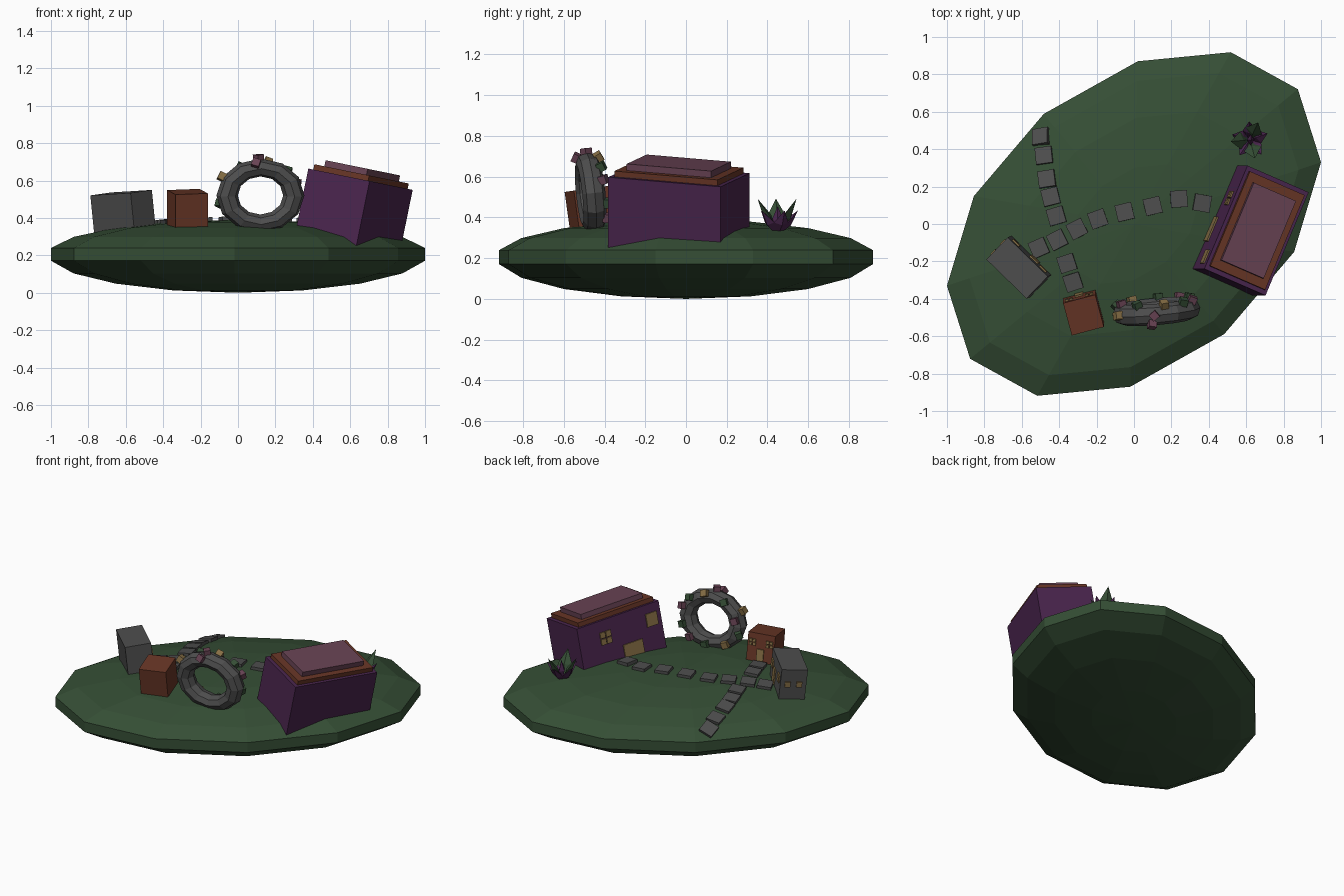
import bpy, bmesh, math, random
from mathutils import Matrix, Vector
from mathutils.bvhtree import BVHTree

if "Cube" in bpy.data.objects:
    bpy.data.objects.remove(bpy.data.objects["Cube"])

random.seed(4)


def material(name, r, g, b):
    m = bpy.data.materials.new(name)
    lin = [((c / 255 + 0.055) / 1.055) ** 2.4 for c in (r, g, b)]
    m.diffuse_color = (*lin, 1)
    m.use_nodes = True
    m.node_tree.nodes["Principled BSDF"].inputs["Base Color"].default_value = m.diffuse_color
    return m


GREEN = material("moss green", 53, 78, 53)
PURPLE = material("deep purple", 74, 37, 78)
GRAY = material("stone gray", 78, 78, 78)
BROWN = material("rust brown", 104, 54, 38)
MAUVE = material("dusty mauve", 104, 67, 84)
TAN = material("window tan", 136, 112, 70)


def add(name, bm, mat):
    bmesh.ops.recalc_face_normals(bm, faces=bm.faces)
    me = bpy.data.meshes.new(name)
    bm.to_mesh(me)
    bm.free()
    me.materials.append(mat)
    ob = bpy.data.objects.new(name, me)
    bpy.context.collection.objects.link(ob)
    return ob


def frame(origin, up, along):
    """Matrix at origin with local z = up and local x close to along."""
    z = Vector(up).normalized()
    x = Vector(along)
    x = (x - z * x.dot(z)).normalized()
    m = Matrix((x, z.cross(x), z)).transposed().to_4x4()
    m.translation = Vector(origin)
    return m


def box(name, m, centre, size, mat):
    bm = bmesh.new()
    bmesh.ops.create_cube(bm, size=1, matrix=m @ Matrix.Translation(centre)
                          @ Matrix.Diagonal((*size, 1)))
    return add(name, bm, mat)


# Island: a squashed, sheared 12-sided ball
A, B = Vector((1.0, 0.33)), Vector((0.02, 0.87))
bm = bmesh.new()
bmesh.ops.create_uvsphere(bm, u_segments=12, v_segments=9, radius=1)
for v in bm.verts:
    p = (A * v.co.x + B * v.co.y) / math.cos(math.radians(10))
    v.co = (p.x, p.y, 0.207 + v.co.z * (0.183 if v.co.z > 0 else 0.207))
bmesh.ops.recalc_face_normals(bm, faces=bm.faces)
ground = BVHTree.FromBMesh(bm)
add("island", bm, GREEN)

# Large house with stepped roof
big = frame((0.655, -0.035, 0.607), (0.2, 0, 0.98), (0.232, 0.549, -0.034))
box("large_house", big, (0, 0, -0.2), (0.6, 0.363, 0.4), PURPLE)
box("large_house_roof_base", big, (0, 0, 0.014), (0.55, 0.325, 0.03), BROWN)
box("large_house_roof_top", big, (0, 0, 0.045), (0.45, 0.25, 0.034), MAUVE)
wall = 0.363 / 2 + 0.004
box("large_house_door", big, (-0.07, wall, -0.26), (0.14, 0.009, 0.12), TAN)
box("large_house_window", big, (-0.23, wall, -0.1), (0.08, 0.009, 0.085), TAN)
for dx in (-1, 1):
    for dz in (-1, 1):
        box("large_house_pane", big, (0.11 + dx * 0.021, wall, -0.115 + dz * 0.022),
            (0.036, 0.009, 0.038), TAN)

# Gray house
mid = frame((-0.625, -0.235, 0.535), (-0.1, -0.04, 1), (0.218, -0.213, 0.02))
box("gray_house", mid, (0, 0, -0.11), (0.3, 0.165, 0.22), GRAY)
wall = 0.165 / 2 + 0.004
box("gray_house_door", mid, (0.03, wall, -0.13), (0.06, 0.009, 0.1), TAN)
for x in (-0.1, 0.1):
    box("gray_house_window", mid, (x, wall, -0.08), (0.05, 0.009, 0.05), TAN)
for y in (-0.037, 0.037):
    box("gray_house_end_window", mid, (-0.154, y, -0.1), (0.009, 0.035, 0.035), TAN)

# Brown house
small = frame((-0.27, -0.487, 0.54), (0.0, -0.14, 1), (0.171, 0.046, 0))
box("brown_house", small, (0, 0, -0.12), (0.178, 0.18, 0.24), BROWN)
wall = 0.09 + 0.004
box("brown_house_door", small, (0.0, wall, -0.15), (0.045, 0.009, 0.1), TAN)
for x in (-0.056, 0.056):
    for dx in (-1, 1):
        for dz in (-1, 1):
            box("brown_house_pane", small, (x + dx * 0.012, wall, -0.06 + dz * 0.012),
                (0.019, 0.009, 0.019), TAN)

# Standing ring: 12 x 8 torus, a little flattened and tilted
R, r = 0.179, 0.057
ring = (Matrix.Translation((0.12, -0.468, 0.52)) @ Matrix.Rotation(math.radians(5), 4, 'Z')
        @ Matrix.Rotation(math.radians(6), 4, 'X') @ Matrix.Diagonal((1, 1, 0.84, 1)))


def on_ring(a, b, rad=r):
    """Point at major angle a and tube angle b (0 = outer, 90 = back)."""
    a, b = math.radians(a), math.radians(b)
    d = R + rad * math.cos(b)
    return Vector((d * math.cos(a), rad * math.sin(b), d * math.sin(a)))


bm = bmesh.new()
grid = [[bm.verts.new(ring @ on_ring(i * 30, j * 45)) for j in range(8)] for i in range(12)]
for i in range(12):
    for j in range(8):
        i2, j2 = (i + 1) % 12, (j + 1) % 8
        bm.faces.new((grid[i][j], grid[i2][j], grid[i2][j2], grid[i][j2]))
add("ring", bm, GRAY)

# Small blocks stuck on the ring
blocks = [(93, 0, MAUVE), (78, 60, TAN), (150, 5, TAN), (120, 70, GREEN), (45, 60, GREEN),
          (98, -55, MAUVE), (20, 60, MAUVE), (165, 80, MAUVE), (-20, 75, GREEN),
          (-50, 70, MAUVE), (-85, 85, GREEN), (-130, 75, TAN), (195, 50, GREEN)]
for a, b, mat in blocks:
    p, q = ring @ on_ring(a, b, r + 0.004), ring @ on_ring(a, b, 0)
    box("ring_block", frame(p, p - q, (0.3, 0.2, 0.9)), (0, 0, 0), (0.042, 0.042, 0.038), mat)

# Stepping stones laid on the island surface
paths = [
    [(-.497, .465), (-.48, .365), (-.465, .24), (-.445, .145), (-.415, .043)],
    [(-.508, -.128), (-.41, -.085), (-.305, -.027), (-.193, .027), (-.05, .064),
     (.10, .096), (.24, .134), (.364, .112)],
    [(-.358, -.21), (-.326, -.31)],
]
for pts in paths:
    for k, (x, y) in enumerate(pts):
        lo, hi = pts[max(k - 1, 0)], pts[min(k + 1, len(pts) - 1)]
        loc, nor, _, _ = ground.ray_cast(Vector((x, y, 2)), Vector((0, 0, -1)))
        m = frame(loc, nor, (hi[0] - lo[0], hi[1] - lo[1], 0))
        box("path_stone", m, (0, 0, 0.004), (0.09, 0.09, 0.03), GRAY)


# Spiky plant: pointed four-sided leaves fanning out of one root
def leaf(yaw, lean, length, width, mat):
    m = (Matrix.Translation((0.62, 0.45, 0.315)) @ Matrix.Rotation(math.radians(yaw), 4, 'Z')
         @ Matrix.Rotation(math.radians(lean), 4, 'Y'))
    bm = bmesh.new()
    ends = [bm.verts.new(m @ Vector((0, 0, z))) for z in (-0.02, length)]
    rim = [bm.verts.new(m @ Vector((x, y, length * 0.5))) for x, y in
           ((0.02, 0), (0, width / 2), (-0.02, 0), (0, -width / 2))]
    for e in ends:
        for k in range(4):
            bm.faces.new((e, rim[k], rim[(k + 1) % 4]))
    add("plant_leaf", bm, mat)


for k in range(5):
    leaf(20 + 72 * k, 40, 0.155, 0.075, PURPLE)
for yaw in (65, 185, 285):
    leaf(yaw, 30, 0.205, 0.095, GREEN)
leaf(0, 3, 0.14, 0.06, PURPLE)
